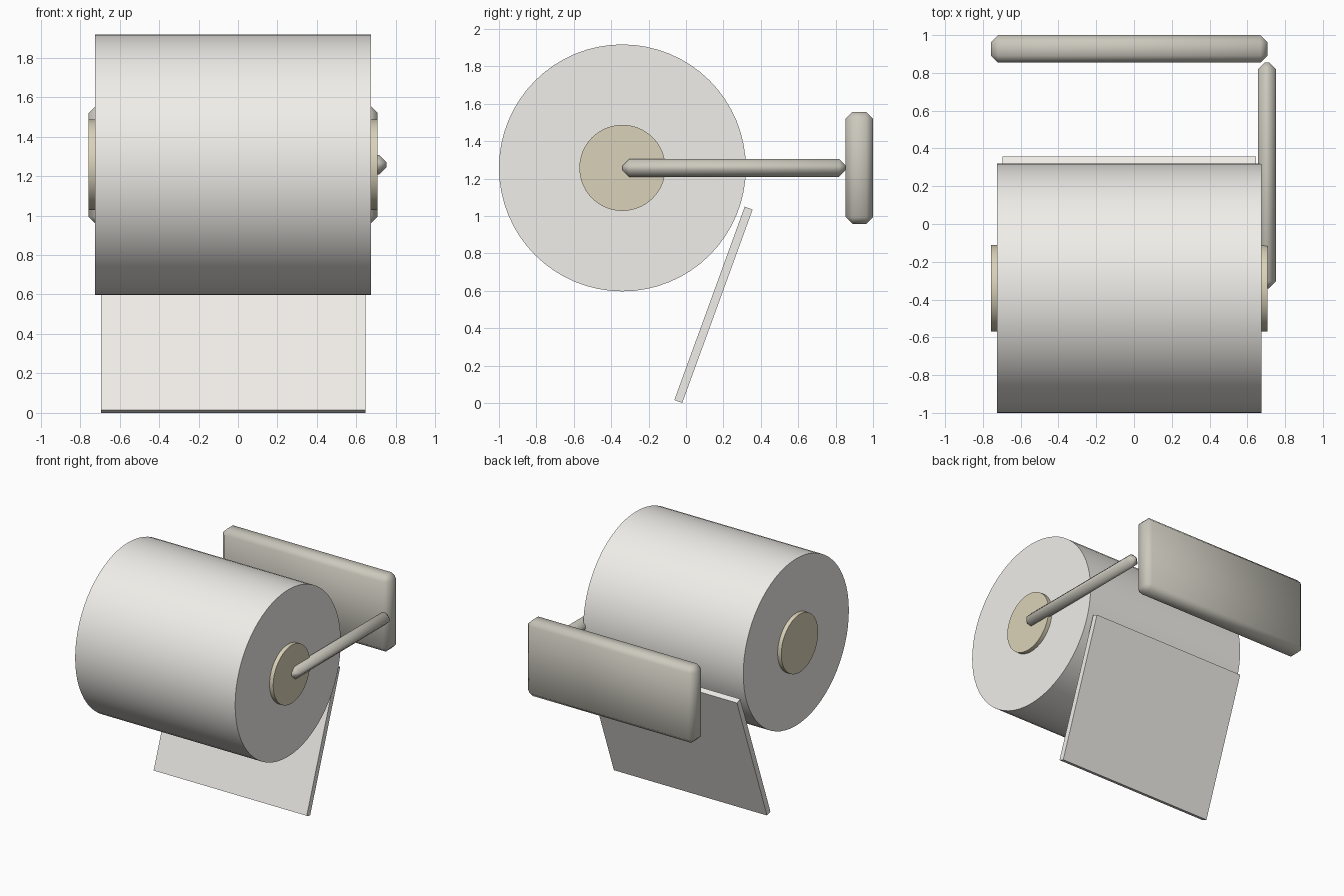
import bpy
from math import radians, pi

if "Cube" in bpy.data.objects:
    bpy.data.objects.remove(bpy.data.objects["Cube"])


def material(name, color):
    m = bpy.data.materials.new(name)
    m.diffuse_color = (*color, 1)
    m.use_nodes = True
    m.node_tree.nodes["Principled BSDF"].inputs["Base Color"].default_value = m.diffuse_color
    return m


paper = material("paper", (0.88, 0.86, 0.82))
card = material("card", (0.70, 0.64, 0.48))
metal = material("metal", (0.60, 0.58, 0.51))


def x_cylinder(name, x0, x1, y, z, radius, mat):
    bpy.ops.mesh.primitive_cylinder_add(
        vertices=64, radius=radius, depth=x1 - x0,
        location=((x0 + x1) / 2, y, z), rotation=(0, pi / 2, 0))
    ob = bpy.context.object
    ob.name = name
    ob.data.materials.append(mat)
    bpy.ops.object.shade_smooth_by_angle(angle=radians(30))
    return ob


def box(name, size, location, mat, bevel=0, tilt=0):
    bpy.ops.mesh.primitive_cube_add(size=1, location=location)
    ob = bpy.context.object
    ob.name = name
    ob.scale = size
    bpy.ops.object.transform_apply(location=False, rotation=False, scale=True)
    ob.rotation_euler.x = tilt
    ob.data.materials.append(mat)
    if bevel:
        mod = ob.modifiers.new("chamfer", 'BEVEL')
        mod.width = bevel
        mod.segments = 1
        bpy.ops.object.modifier_apply(modifier=mod.name)
        bpy.ops.object.shade_smooth_by_angle(angle=radians(60))
    return ob


AXIS_Y, AXIS_Z = -0.34, 1.257

# Paper roll and the card core poking out at both ends
x_cylinder("paper_roll", -0.725, 0.675, AXIS_Y, AXIS_Z, 0.66, paper)
x_cylinder("card_core", -0.757, 0.707, AXIS_Y, AXIS_Z, 0.23, card)

# Loose sheet hanging behind the roll
box("hanging_sheet", (1.34, 0.045, 1.10), (-0.025, 0.147, 0.525), paper,
    tilt=radians(-20))

# Wall plate and the side arm reaching forward to the core
box("wall_plate", (1.463, 0.146, 0.60), (-0.025, 0.927, AXIS_Z), metal, bevel=0.037)
box("side_arm", (0.097, 1.195, 0.097), (0.704, 0.257, AXIS_Z), metal, bevel=0.037)
